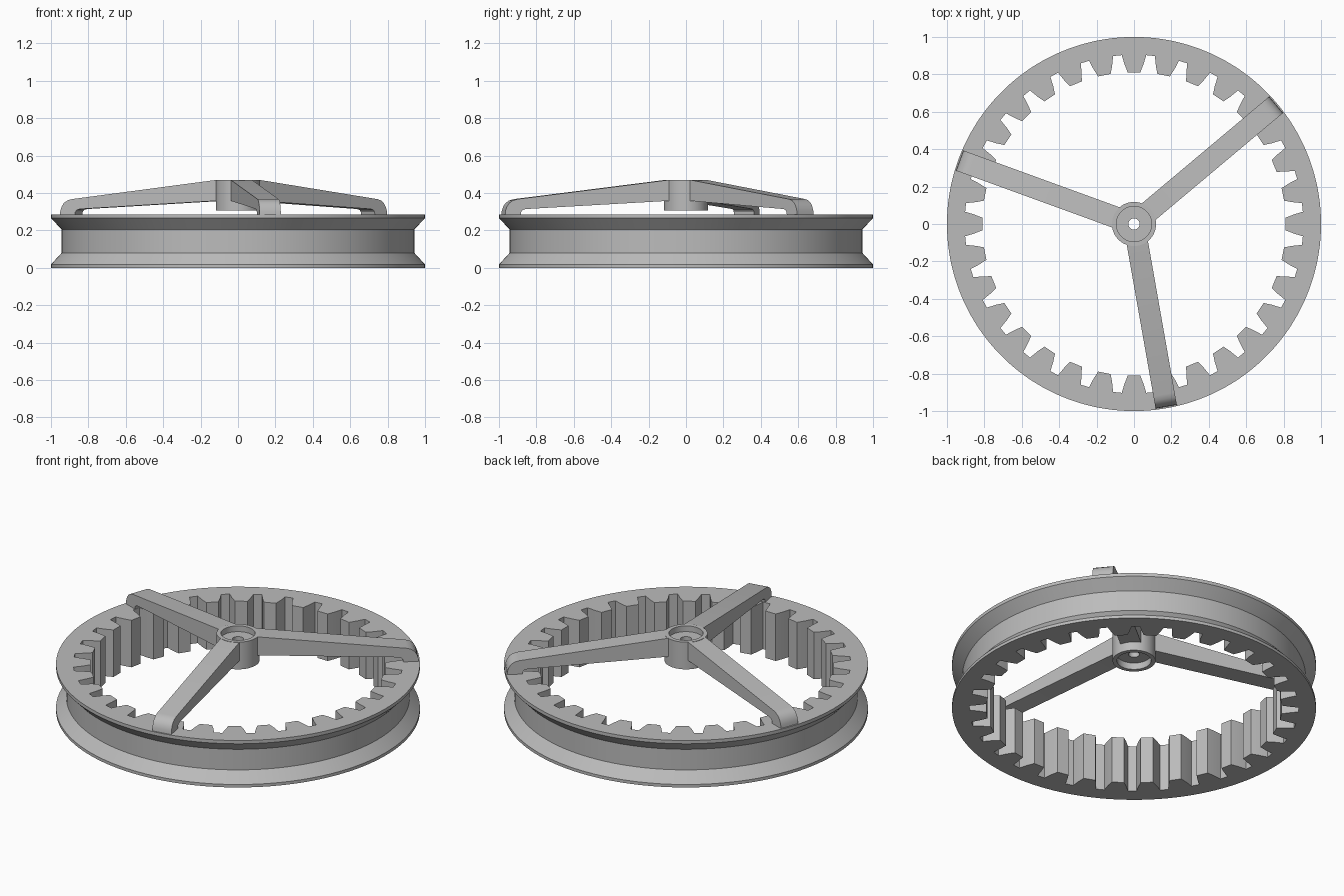
import bpy, bmesh, math
from mathutils import Matrix

if "Cube" in bpy.data.objects:
    bpy.data.objects.remove(bpy.data.objects["Cube"])

grey = bpy.data.materials.new("plain grey")
grey.diffuse_color = (0.5, 0.5, 0.5, 1)
grey.use_nodes = True
grey.node_tree.nodes["Principled BSDF"].inputs["Base Color"].default_value = grey.diffuse_color


def finish(name, bm, smooth=True):
    bmesh.ops.recalc_face_normals(bm, faces=bm.faces)
    me = bpy.data.meshes.new(name)
    bm.to_mesh(me)
    bm.free()
    me.materials.append(grey)
    ob = bpy.data.objects.new(name, me)
    bpy.context.collection.objects.link(ob)
    if smooth:
        bpy.ops.object.select_all(action='DESELECT')
        ob.select_set(True)
        bpy.context.view_layer.objects.active = ob
        bpy.ops.object.shade_smooth_by_angle(angle=math.radians(25))
    return ob


def loft(name, loops):
    """Join closed loops of equal length one after another, last back to first."""
    bm = bmesh.new()
    rows = [[bm.verts.new(p) for p in loop] for loop in loops]
    for a, b in zip(rows, rows[1:] + rows[:1]):
        n = len(a)
        for i in range(n):
            j = (i + 1) % n
            bm.faces.new((a[i], a[j], b[j], b[i]))
    return finish(name, bm)


def circle(r, z, n):
    return [(r * math.cos(2 * math.pi * i / n), r * math.sin(2 * math.pi * i / n), z)
            for i in range(n)]


# Grooved pulley rim with internal gear teeth
TEETH = 32
tooth = [(-4.15, 0.905), (-3.4, 0.855), (-2.4, 0.812),
         (2.4, 0.812), (3.4, 0.855), (4.15, 0.905)]   # degrees, radius
N = TEETH * len(tooth)


def gear(z):
    pts = []
    for t in range(TEETH):
        for deg, r in tooth:
            a = math.radians(t * 360 / TEETH + deg)
            pts.append((r * math.cos(a), r * math.sin(a), z))
    return pts


def rim_circle(r, z):
    off = -math.radians(4.6)
    return [(r * math.cos(off + 2 * math.pi * i / N),
             r * math.sin(off + 2 * math.pi * i / N), z) for i in range(N)]


groove = [(1, 0), (1, 0.018), (0.943, 0.08), (0.943, 0.205), (1, 0.265), (1, 0.285)]
loft("gear_rim", [rim_circle(r, z) for r, z in groove] + [gear(0.285), gear(0)])

# Hub: recessed both ends, small axle hole through the web
hub = [(0.118, 0.305), (0.118, 0.47), (0.094, 0.47), (0.094, 0.435), (0.03, 0.435),
       (0.03, 0.345), (0.094, 0.345), (0.094, 0.305)]
loft("hub", [circle(r, z, 64) for r, z in hub])

# Three spokes that bend down onto the rim
spoke = [(0.1, 0.47), (0.925, 0.367), (0.95, 0.36), (0.97, 0.346), (0.983, 0.326),
         (0.99, 0.305), (0.992, 0.28), (0.908, 0.28), (0.905, 0.298), (0.897, 0.309),
         (0.88, 0.314), (0.1, 0.358)]
HALF = 0.0575
for k in range(3):
    bm = bmesh.new()
    sides = [[bm.verts.new((r, s * HALF, z)) for r, z in spoke] for s in (-1, 1)]
    n = len(spoke)
    for side in sides:
        bm.faces.new(side)
    for i in range(n):
        j = (i + 1) % n
        bm.faces.new((sides[0][i], sides[0][j], sides[1][j], sides[1][i]))
    bm.transform(Matrix.Rotation(math.radians(40 + 120 * k), 4, 'Z'))
    finish(f"spoke_{k + 1}", bm)
